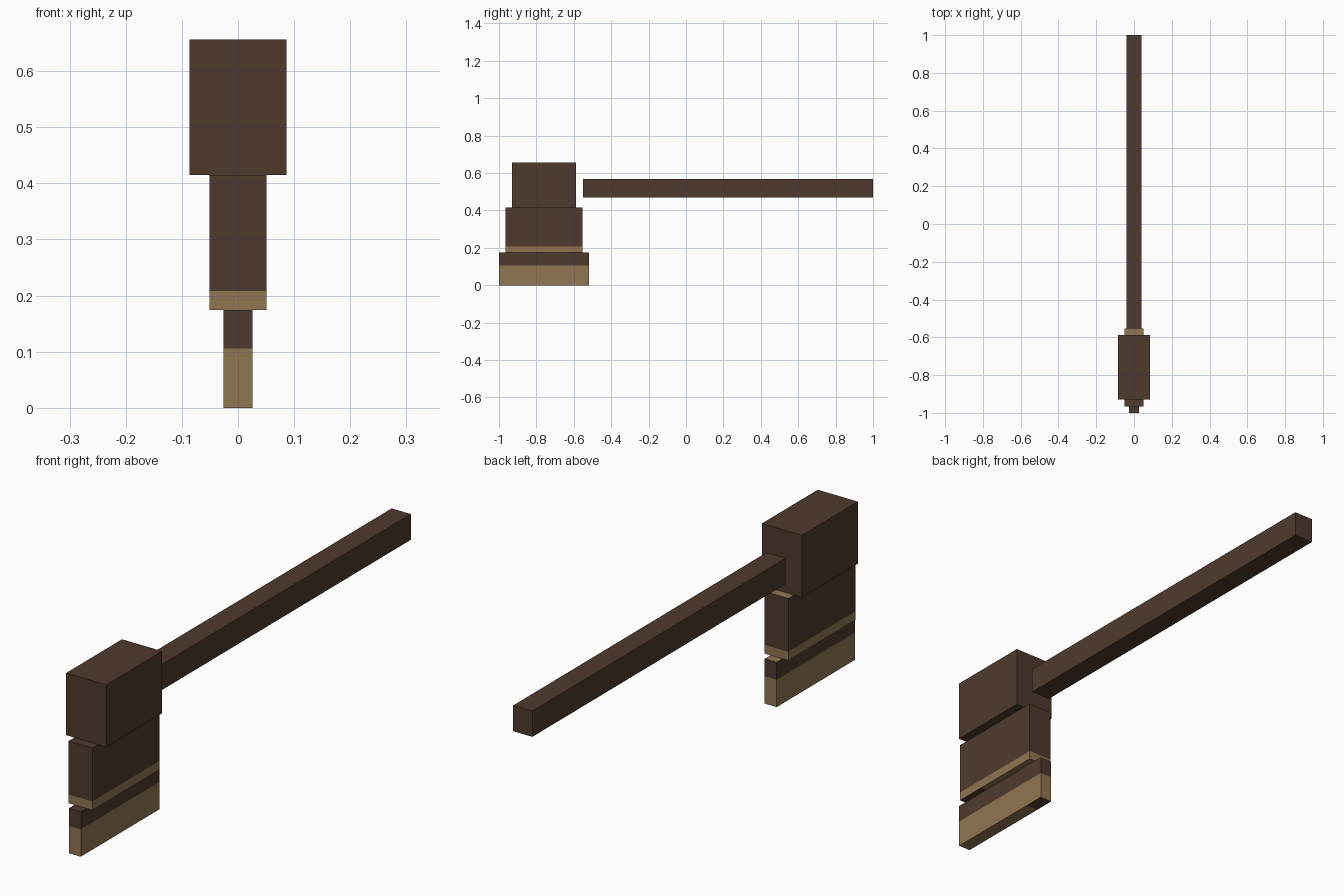
import bpy
import bmesh
from mathutils import Vector

if "Cube" in bpy.data.objects:
    bpy.data.objects.remove(bpy.data.objects["Cube"])


def make_material(name, color):
    mat = bpy.data.materials.new(name)
    mat.diffuse_color = (*color, 1.0)
    mat.use_nodes = True
    mat.node_tree.nodes["Principled BSDF"].inputs["Base Color"].default_value = mat.diffuse_color
    return mat


BROWN = make_material("dark brown", (0.076, 0.042, 0.027))
TAN = make_material("tan", (0.283, 0.181, 0.087))


def box(name, half_width, y, z, cuts=(), is_tan=None):
    """Box centred on x; cuts are (axis, value) and is_tan(centre, normal) picks tan faces."""
    bm = bmesh.new()
    bmesh.ops.create_cube(bm, size=1.0)
    for v in bm.verts:
        v.co = Vector((v.co.x * 2 * half_width,
                       y[0] + (v.co.y + 0.5) * (y[1] - y[0]),
                       z[0] + (v.co.z + 0.5) * (z[1] - z[0])))
    for axis, value in cuts:
        point, normal = Vector(), Vector()
        point[axis], normal[axis] = value, 1.0
        bmesh.ops.bisect_plane(bm, geom=bm.verts[:] + bm.edges[:] + bm.faces[:],
                               plane_co=point, plane_no=normal)
    bm.normal_update()
    if is_tan:
        for f in bm.faces:
            f.material_index = int(is_tan(f.calc_center_median(), f.normal))
    mesh = bpy.data.meshes.new(name)
    bm.to_mesh(mesh)
    bm.free()
    mesh.materials.append(BROWN)
    mesh.materials.append(TAN)
    obj = bpy.data.objects.new(name, mesh)
    bpy.context.collection.objects.link(obj)


def band_rule(height, top_y, bottom_rule):
    """Tan band below a height, tan rear of the top, and a rule for the underside."""
    def rule(c, n):
        if n.z > 0.5:
            return c.y > top_y
        if n.z < -0.5:
            return bottom_rule(c.y)
        return c.z < height
    return rule


# Handle
box("handle", 0.041, (-0.552, 1.0), (0.469, 0.569))

# Stepped head, from the thick back to the thin edge
box("head_top", 0.086, (-0.93, -0.588), (0.415, 0.656))
box("head_middle", 0.051, (-0.965, -0.554), (0.174, 0.415),
    [(2, 0.208), (1, -0.65), (1, -0.84)],
    band_rule(0.208, -0.65, lambda y: y > -0.84))
box("head_edge", 0.0257, (-1.0, -0.519), (0.0, 0.174),
    [(2, 0.106), (1, -0.60)],
    band_rule(0.106, -0.60, lambda y: y < -0.60))
